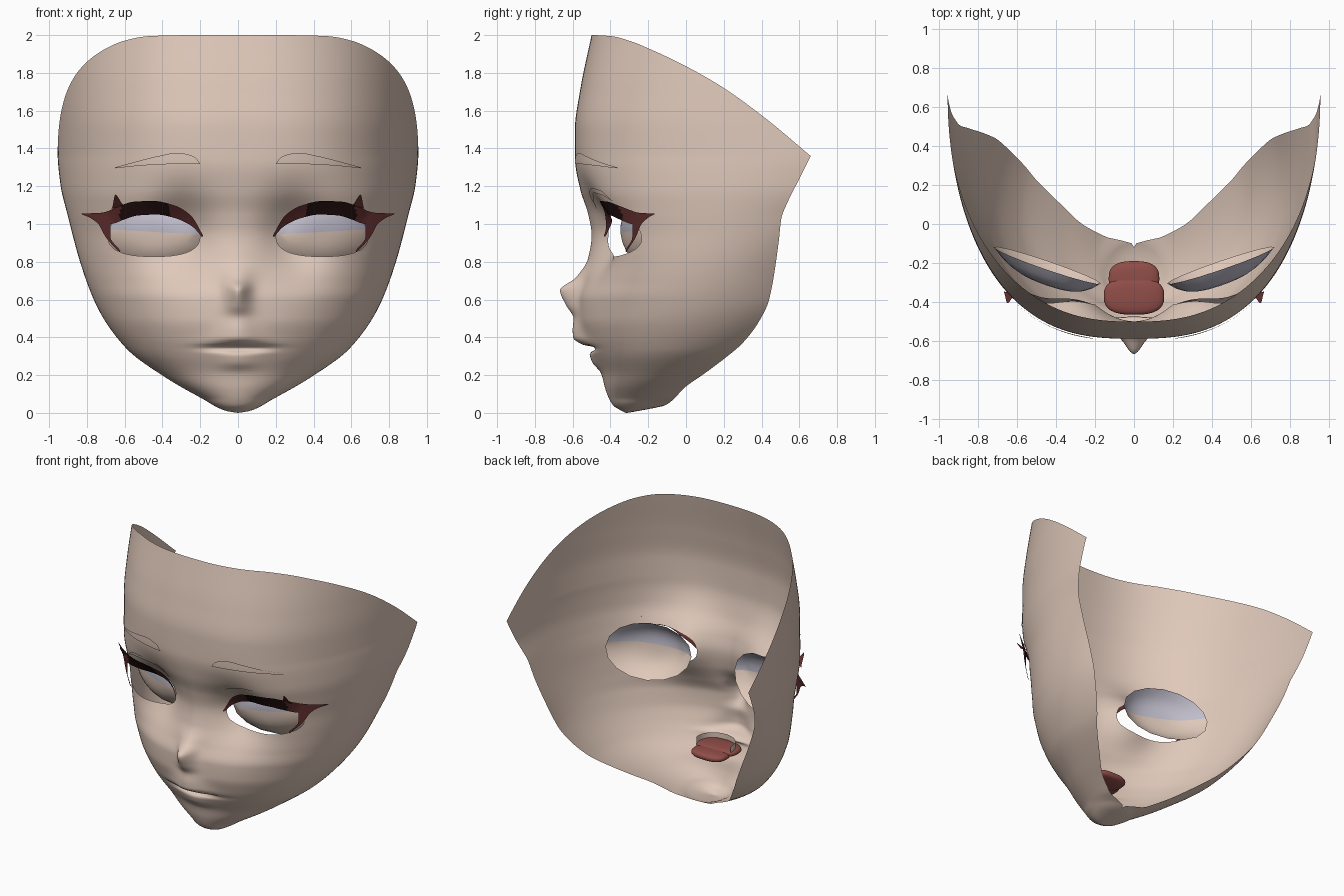
import bpy, bmesh, math

if "Cube" in bpy.data.objects:
    bpy.data.objects.remove(bpy.data.objects["Cube"])


def material(name, rgb):
    m = bpy.data.materials.new(name)
    m.diffuse_color = (*rgb, 1)
    m.use_nodes = True
    m.node_tree.nodes["Principled BSDF"].inputs["Base Color"].default_value = m.diffuse_color
    return m


SKIN = material("skin", (0.74, 0.58, 0.49))
SHADE = material("eye_shade", (0.53, 0.51, 0.60))
DARK = material("lash_dark", (0.014, 0.004, 0.004))
BROWN = material("lash_brown", (0.11, 0.025, 0.025))
RED = material("mouth_red", (0.28, 0.075, 0.065))


def curve(*pts):
    """Smooth, overshoot-free function through (key, value) points."""
    k = [p[0] for p in pts]
    v = [p[1] for p in pts]
    s = [(v[i + 1] - v[i]) / (k[i + 1] - k[i]) for i in range(len(k) - 1)]
    t = [s[0]] + [2 * a * b / (a + b) if a * b > 0 else 0 for a, b in zip(s, s[1:])] + [s[-1]]

    def f(x):
        x = min(max(x, k[0]), k[-1])
        i = max(j for j in range(len(s)) if k[j] <= x)
        h = k[i + 1] - k[i]
        u = (x - k[i]) / h
        return (v[i] * (1 + 2 * u) * (1 - u) ** 2 + v[i + 1] * u * u * (3 - 2 * u)
                + h * t[i] * u * (1 - u) ** 2 - h * t[i + 1] * u * u * (1 - u))
    return f


def finish(name, bm, mats, mirror=True):
    me = bpy.data.meshes.new(name)
    bm.to_mesh(me)
    bm.free()
    for m in mats:
        me.materials.append(m)
    for p in me.polygons:
        p.use_smooth = True
    ob = bpy.data.objects.new(name, me)
    bpy.context.collection.objects.link(ob)
    if mirror:
        mod = ob.modifiers.new("mirror", 'MIRROR')
        mod.merge_threshold = 0.0005
    return ob


def grid(bm, rows):
    vs = [[bm.verts.new(p) for p in r] for r in rows]
    for a, b in zip(vs, vs[1:]):
        for j in range(len(a) - 1):
            bm.faces.new((a[j], a[j + 1], b[j + 1], b[j]))


# Face curves by height: centre profile, profile without nose and lips,
# half-width, back edge, sweep angle of the section; top edge by depth
full = curve((0, -.32), (.04, -.386), (.12, -.425), (.21, -.45), (.27, -.497), (.315, -.51),
             (.343, -.466), (.36, -.545), (.40, -.598), (.44, -.60), (.5, -.595), (.57, -.635),
             (.65, -.667), (.715, -.585), (.82, -.52), (.94, -.503), (1.05, -.52), (1.18, -.56),
             (1.34, -.587), (1.5, -.588), (1.71, -.56), (2, -.5))
base = curve((0, -.32), (.04, -.386), (.12, -.425), (.21, -.45), (.3, -.495), (.4, -.54),
             (.5, -.565), (.6, -.567), (.7, -.54), (.82, -.512), (.94, -.503), (1.05, -.52),
             (1.18, -.56), (1.34, -.587), (1.5, -.588), (1.71, -.56), (2, -.5))
width = curve((0, 0), (.006, .045), (.02, .09), (.07, .18), (.185, .38), (.34, .59), (.55, .74),
              (.78, .83), (1.04, .90), (1.21, .94), (1.38, .955), (2, .956))
back = curve((0, -.31), (.02, -.2), (.04, -.11), (.14, 0), (.21, .1), (.285, .2), (.37, .3),
             (.49, .39), (.6, .44), (.9, .49), (1.03, .505), (1.12, .54), (1.22, .59), (1.36, .66))
sweep = curve((0, math.pi), (.04, math.pi), (.075, 2.2), (.2, 2.04), (.5, 1.97), (.7, 1.92),
              (1.03, 1.7), (1.2, 1.6), (1.36, math.pi / 2), (2, math.pi / 2))
top = curve((-.6, 2), (-.5, 2), (-.4, 1.995), (-.3, 1.97), (-.2, 1.93), (0, 1.835), (.2, 1.72),
            (.42, 1.56), (.66, 1.36))
power = curve((0, 1), (.4, 1), (.9, .86), (1.2, .73), (1.5, .73), (2, .78))
bump_w = curve((0, .1), (.25, .1), (.3, .1), (.343, .15), (.4, .12), (.5, .08), (.65, .06),
               (.8, .09), (2, .1))


def depth(x, z, a):
    """Depth of the face at section angle a, with nose, lips and eye sockets."""
    d = back(z) - base(z) if z < 1.36 else 1.247
    y = base(z) + d * (1 - math.cos(a)) / (1 - math.cos(sweep(z)))
    y += (full(z) - base(z)) * math.exp(-(x / bump_w(z)) ** 2)
    y += .115 * math.exp(-((x - .3) / .16) ** 2 - ((z - .95) / .2) ** 2)
    return y - .02 * math.exp(-((x - .68) / .15) ** 2 - ((z - .95) / .25) ** 2) * (a < 1.5)


def section(q, z):
    a = q ** 1.25 * sweep(z)
    x = width(z) * max(math.sin(a), 0) ** power(z)
    return x, depth(x, z, a)


def face_y(x, z):
    return depth(x, z, math.asin(min(x / width(z), 1) ** (1 / power(z))))


# Face shell, with its upper rows fanned out to the sloping top edge
COLS, LOW, HIGH, Z0 = 76, 92, 36, 1.15
tops = []
for j in range(COLS + 1):
    z = 1.7
    for _ in range(25):
        z = (z + top(section(j / COLS, z)[1])) / 2
    tops.append(z)
rows = []
for i in range(LOW + HIGH + 1):
    row = []
    for j in range(COLS + 1):
        z = Z0 * (i / LOW) ** 1.1 if i <= LOW else Z0 + (tops[j] - Z0) * (i - LOW) / HIGH
        x, y = section(j / COLS, z)
        row.append((x, y, z))
    rows.append(row)
bm = bmesh.new()
grid(bm, rows)

# Eye openings: remove the inside, then snap the rim to the outline
EX, EZ, N = .445, .935, 2.5


def eye_level(v):
    h = .12 if v.co.z > EZ else .107
    return abs((v.co.x - EX) / .243) ** N + abs((v.co.z - EZ) / h) ** N


def in_front(v):
    return v.co.y < .1


bmesh.ops.delete(bm, geom=[v for v in bm.verts if in_front(v) and eye_level(v) < 1], context='VERTS')
for v in bm.verts:
    g = eye_level(v)
    if v.is_boundary and in_front(v) and g < 2.2:
        k = g ** (-1 / N)
        x, z = EX + (v.co.x - EX) * k, EZ + (v.co.z - EZ) * k
        v.co = (x, face_y(x, z), z)
bmesh.ops.remove_doubles(bm, verts=bm.verts, dist=.0002)
finish("face_shell", bm, [SKIN])

# Eyeballs: shallow domes behind the openings, shaded in the upper part
bm = bmesh.new()
rows = []
for i in range(7):
    r = 1 - i / 6 * .999
    row = []
    for j in range(17):
        t = -2 * math.pi * j / 16
        x, z = EX + .275 * r * math.cos(t), .945 + .195 * r * math.sin(t)
        row.append((x, -.305 + .34 * (x - .17) - .1 * (1 - r ** 3) - .12 * (z - .945), z))
    rows.append(row)
grid(bm, rows)
bmesh.ops.remove_doubles(bm, verts=bm.verts, dist=.001)
bmesh.ops.bisect_plane(bm, geom=bm.verts[:] + bm.edges[:] + bm.faces[:],
                       plane_co=(EX, 0, .958), plane_no=(-.06, 0, 1))
bmesh.ops.recalc_face_normals(bm, faces=bm.faces)
for f in bm.faces:
    c = f.calc_center_median()
    f.material_index = int(c.z > .958 + .06 * (c.x - EX))
finish("eyeball", bm, [SKIN, SHADE])


def strip(name, lower, upper, yfun, mats, rule=None, n=40):
    """Thin plate between two rails of (x, z) points, laid over the face."""
    def rail(pts):
        fx = curve(*[(i, p[0]) for i, p in enumerate(pts)])
        fz = curve(*[(i, p[1]) for i, p in enumerate(pts)])
        return [(fx(i / n * (len(pts) - 1)), fz(i / n * (len(pts) - 1))) for i in range(n + 1)]
    lo, up = rail(lower), rail(upper)
    rows = []
    for s in (0, .25, .5, .75, 1):
        pts = [(a[0] + (b[0] - a[0]) * s, a[1] + (b[1] - a[1]) * s) for a, b in zip(lo, up)]
        rows.append([(x, yfun(x, z), z) for x, z in pts])
    b = bmesh.new()
    grid(b, rows)
    if rule:
        for f in b.faces:
            f.material_index = int(rule(f.calc_center_median()))
    finish(name, b, mats)


# Lashes stand off the face towards their outer tips
stand = curve((.18, -.39), (.3, -.38), (.45, -.37), (.6, -.325), (.7, -.26), (.83, -.155))


def lash_y(x, z):
    return min(face_y(x, z), stand(x)) - .01


strip("upper_lash",
      [(.19, .93), (.24, .985), (.33, 1.03), (.43, 1.05), (.53, 1.045), (.60, 1.025), (.68, 1.0), (.825, 1.05)],
      [(.185, .94), (.25, 1.045), (.34, 1.10), (.45, 1.122), (.55, 1.118), (.63, 1.095), (.72, 1.06), (.83, 1.055)],
      lash_y, [BROWN, DARK], lambda c: .36 < c.x < .625)
strip("outer_lash",
      [(.628, .85), (.70, .93), (.74, 1.0), (.80, 1.045)],
      [(.622, .858), (.675, .93), (.675, .99), (.68, 1.03)],
      lambda x, z: lash_y(x, z) + .004, [BROWN])
strip("lash_spike", [(.60, 1.10), (.635, 1.09), (.67, 1.08)],
      [(.615, 1.105), (.648, 1.157), (.665, 1.085)],
      lambda x, z: -.345 - (z - 1.08) * .8, [BROWN], n=8)

# Brows and eyelid folds
strip("brow", [(.2, 1.318), (.35, 1.317), (.5, 1.31), (.65, 1.295)],
      [(.205, 1.325), (.23, 1.355), (.32, 1.377), (.42, 1.36), (.54, 1.33), (.65, 1.30)],
      lambda x, z: face_y(x, z) - .012, [SKIN])
strip("eyelid_fold", [(.2, 1.08), (.26, 1.135), (.38, 1.165), (.5, 1.155), (.59, 1.12)],
      [(.2, 1.085), (.25, 1.16), (.38, 1.19), (.5, 1.18), (.59, 1.125)],
      lambda x, z: face_y(x, z) - .006, [SKIN])


# Mouth lining and tongue as rounded blocks, with a bow of teeth above
def rounded(name, centre, size):
    b = bmesh.new()
    bmesh.ops.create_uvsphere(b, u_segments=32, v_segments=16, radius=1)
    for v in b.verts:
        v.co = [c + s * math.copysign(abs(p) ** .75, p) for c, s, p in zip(centre, size, v.co)]
    finish(name, b, [RED], mirror=False)


rounded("mouth_lining", (0, -.37, .325), (.155, .095, .03))
rounded("tongue", (0, -.28, .315), (.13, .09, .03))
bm = bmesh.new()
arc = [math.pi * .55 * i / 16 for i in range(17)]
grid(bm, [[(.135 * math.sin(t), -.33 - .12 * math.cos(t), z) for t in arc] for z in (.34, .385)])
finish("teeth", bm, [SKIN])
